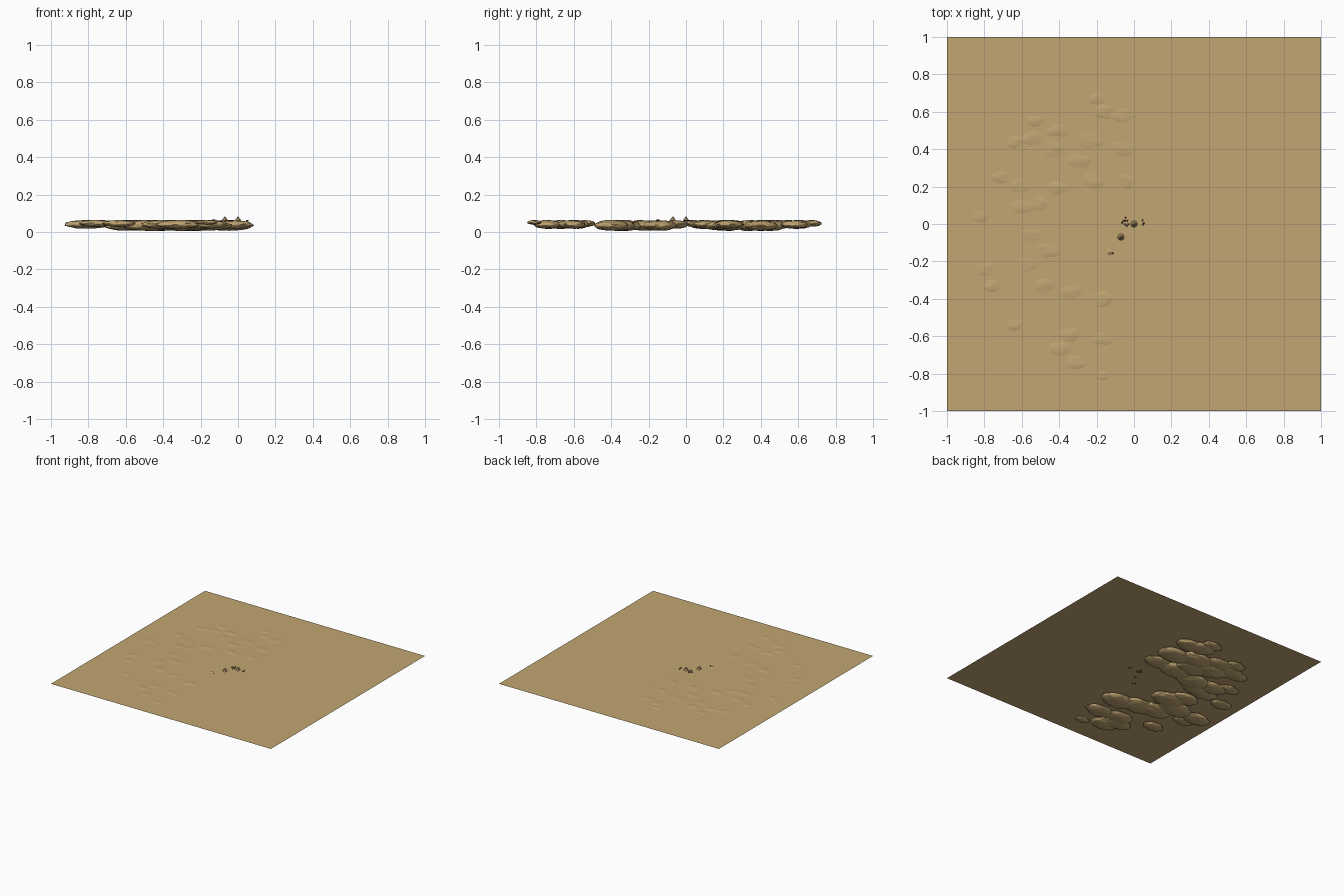
import bpy
import bmesh
import math
import random
from mathutils import Matrix, Vector, noise

random.seed(4)
GROUND_Z = 0.06

cube = bpy.data.objects.get("Cube")
if cube:
    bpy.data.objects.remove(cube, do_unlink=True)


def make_material(name, colour):
    material = bpy.data.materials.new(name)
    material.use_nodes = True
    material.diffuse_color = colour
    material.node_tree.nodes["Principled BSDF"].inputs["Base Color"].default_value = colour
    return material


def make_object(name, mesh_builder, material, smooth=False):
    """Turn a finished bmesh into a named object."""
    mesh = bpy.data.meshes.new(name)
    mesh_builder.to_mesh(mesh)
    mesh_builder.free()
    mesh.materials.append(material)
    if smooth:
        for polygon in mesh.polygons:
            polygon.use_smooth = True
    obj = bpy.data.objects.new(name, mesh)
    bpy.context.collection.objects.link(obj)
    return obj


sand = make_material("sand", (0.539, 0.38, 0.171, 1))
dark_stone = make_material("dark stone", (0.09, 0.065, 0.04, 1))

# Flat square of ground
bm = bmesh.new()
bmesh.ops.create_grid(bm, x_segments=1, y_segments=1, size=1,
                      matrix=Matrix.Translation((0, 0, GROUND_Z)))
make_object("sand_ground", bm, sand)


def make_dune(index, x, y, size):
    """Lumpy flattened mound whose crown just breaks through the ground."""
    bm = bmesh.new()
    bmesh.ops.create_icosphere(bm, subdivisions=4, radius=1)
    seed = Vector((index * 3.7, index * 1.3, 0))
    half_height = 0.027 * size
    centre = Vector((x, y, GROUND_Z + 0.003 - half_height))
    for vert in bm.verts:
        lump = 1 + 0.1 * noise.noise(vert.co * 2.5 + seed)
        point = vert.co * lump
        vert.co = centre + Vector((point.x * 0.135 * size,
                                   point.y * 0.085 * size,
                                   point.z * half_height))
    make_object(f"dune_{index}", bm, sand, smooth=True)


# Dune groups: size, then positions in hundredths
dunes = {
    1.05: [(-23, 45), (-42, 40), (-6, 40), (-29, 34), (-48, -33), (-34, -36),
           (-41, 19), (-45, -14), (-58, -22), (-22, 23), (-18, -40)],
    0.85: [(-16, 60), (-6, 58), (-41, 50), (-55, 46), (-4, 23), (-61, 20),
           (-51, 11), (-61, 9), (-55, -6), (-35, -59), (-40, -67), (-32, -74),
           (-17, -61), (-81, -24)],
    0.65: [(-20, 67), (-53, 55), (-64, 44), (-72, 25), (-82, 4),
           (-76, -33), (-64, -54)],
    0.45: [(-17, -81)],
}
index = 0
for size, places in dunes.items():
    for px, py in places:
        index += 1
        make_dune(index, px / 100, py / 100, size)

# Trail of small pointed sand heaps
for number, (x, y, height) in enumerate([(0, 0, 0.025), (-0.07, -0.07, 0.025),
                                         (-0.13, -0.15, 0.01)]):
    bm = bmesh.new()
    bmesh.ops.create_cone(bm, cap_ends=True, segments=8, radius1=0.018, radius2=0,
                          depth=height,
                          matrix=Matrix.Translation((x, y, GROUND_Z + height / 2)))
    make_object(f"sand_heap_{number}", bm, sand)

# Scattered dark pebbles around the heaps
bm = bmesh.new()
for x, y, count, spread in [(-0.05, 0.01, 9, 0.025), (0.05, 0.01, 3, 0.015),
                            (-0.07, -0.07, 2, 0.008), (-0.13, -0.15, 3, 0.02)]:
    for _ in range(count):
        angle = random.uniform(0, math.tau)
        reach = spread * math.sqrt(random.random())
        spot = Vector((x + reach * math.cos(angle), y + reach * math.sin(angle), GROUND_Z))
        bmesh.ops.create_icosphere(bm, subdivisions=1, radius=0.005,
                                   matrix=Matrix.Translation(spot))
make_object("pebbles", bm, dark_stone)
